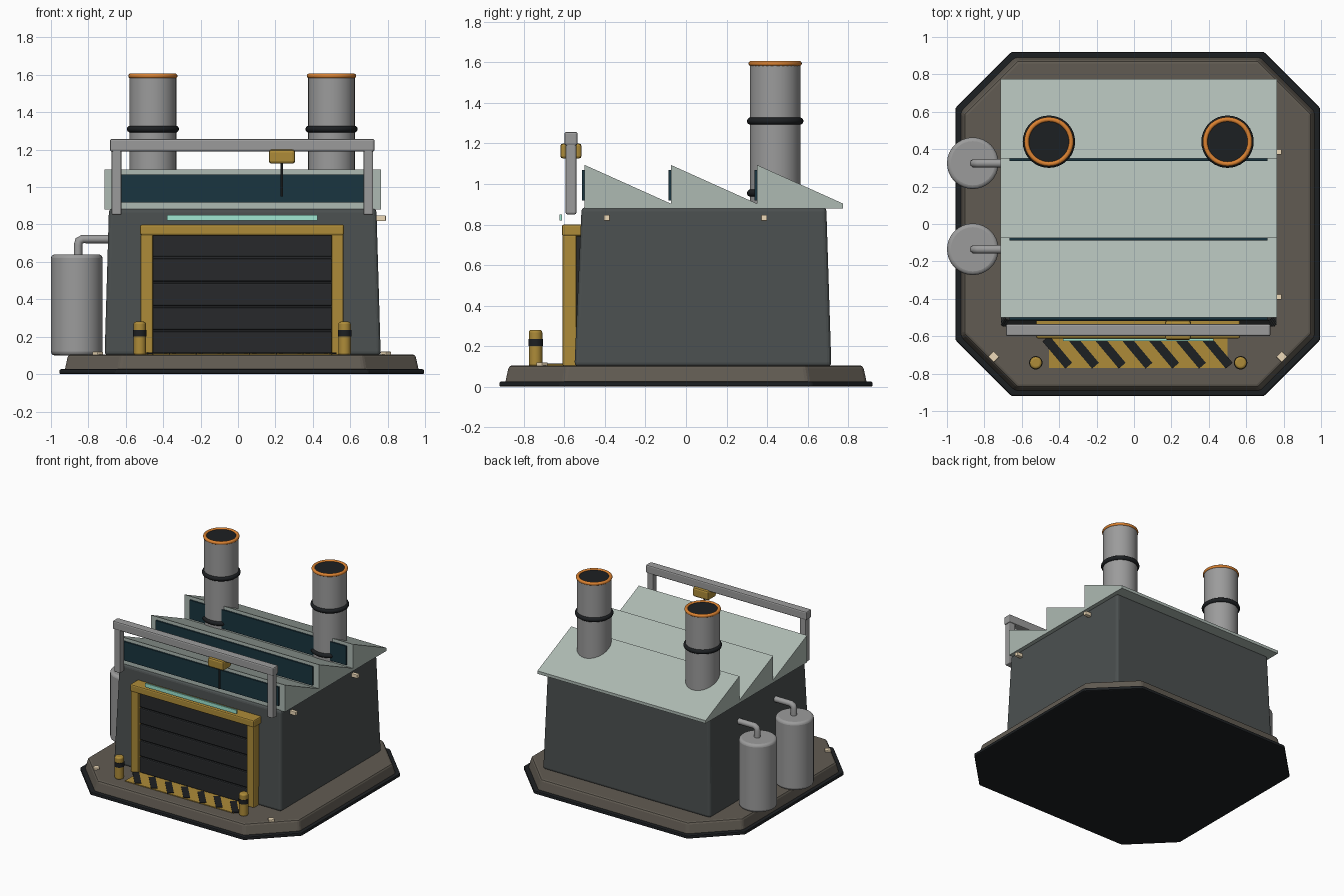
import bpy, bmesh, math

if "Cube" in bpy.data.objects:
    bpy.data.objects.remove(bpy.data.objects["Cube"])

COLORS = {
    "concrete": (0.12, 0.105, 0.085), "black": (0.012, 0.014, 0.016), "wall": (0.07, 0.08, 0.08),
    "roof": (0.42, 0.49, 0.45), "glass": (0.01, 0.035, 0.05), "steel": (0.33, 0.33, 0.33),
    "yellow": (0.42, 0.26, 0.04), "orange": (0.7, 0.22, 0.03), "door": (0.02, 0.022, 0.024),
    "cyan": (0.35, 0.8, 0.65), "lamp": (0.85, 0.7, 0.48),
}
mats = {}


def finish(ob, name, color, bevel=0.0, segs=2, angle=35):
    ob.name = name
    if color not in mats:
        mats[color] = bpy.data.materials.new(color)
        mats[color].diffuse_color = (*COLORS[color], 1)
    ob.data.materials.append(mats[color])
    if bevel:
        m = ob.modifiers.new("bevel", "BEVEL")
        m.width, m.segments, m.limit_method = bevel, segs, "ANGLE"
        m.angle_limit = math.radians(angle)
    return ob


def smooth(ob):
    bpy.ops.object.select_all(action="DESELECT")
    ob.select_set(True)
    bpy.context.view_layer.objects.active = ob
    bpy.ops.object.shade_smooth_by_angle(angle=math.radians(40))
    return ob


def loft(name, rings, color, bevel=0.0, segs=2):
    """Solid through matching rings of points, capped at both ends."""
    bm = bmesh.new()
    vs = [[bm.verts.new(p) for p in r] for r in rings]
    n = len(vs[0])
    for a, b in zip(vs, vs[1:]):
        for i in range(n):
            bm.faces.new((a[i], a[(i + 1) % n], b[(i + 1) % n], b[i]))
    bm.faces.new(vs[0])
    bm.faces.new(vs[-1])
    bmesh.ops.recalc_face_normals(bm, faces=bm.faces)
    me = bpy.data.meshes.new(name)
    bm.to_mesh(me)
    bm.free()
    ob = bpy.data.objects.new(name, me)
    bpy.context.collection.objects.link(ob)
    return finish(ob, name, color, bevel, segs)


def rect(x0, x1, y0, y1, z):
    return [(x0, y0, z), (x1, y0, z), (x1, y1, z), (x0, y1, z)]


def box(name, x, y, z, color, bevel=0.0):
    return loft(name, [rect(*x, *y, z[0]), rect(*x, *y, z[1])], color, bevel)


def octagon(hx, hy, c, z, cx=0.02):
    pts = [(hx - c, -hy), (hx, c - hy), (hx, hy - c), (hx - c, hy),
           (c - hx, hy), (-hx, hy - c), (-hx, c - hy), (c - hx, -hy)]
    return [(cx + x, y, z) for x, y in pts]


def cyl(name, x, y, z0, z1, r, color, bevel=0.0, sides=32):
    bpy.ops.mesh.primitive_cylinder_add(vertices=sides, radius=r, depth=z1 - z0,
                                        location=(x, y, (z0 + z1) / 2))
    return smooth(finish(bpy.context.object, name, color, bevel, 3))


def ring(name, x, y, z, r, tube, color):
    bpy.ops.mesh.primitive_torus_add(major_radius=r, minor_radius=tube, major_segments=36,
                                     minor_segments=10, location=(x, y, z))
    return smooth(finish(bpy.context.object, name, color))


# Octagonal plinth with dark skirt
loft("plinth_skirt", [octagon(.975, .92, .30, 0), octagon(.975, .92, .30, .026)], "black", .008)
loft("plinth", [octagon(.95, .895, .29, .004), octagon(.928, .873, .285, .105)], "concrete", .015)

# Tapered hall
loft("hall", [rect(-.713, .763, -.55, .717, .1), rect(-.69, .74, -.515, .692, .885)], "wall", .02, 3)

# Sawtooth roof with glazed fronts
for i in range(3):
    y = -.50 + .425 * i
    prof = [(y, .88), (y, 1.094), (y + .425, .903), (y + .425, .88)]
    loft(f"roof_tooth_{i}", [[(x, a, b) for a, b in prof] for x in (-.715, .765)], "roof")
    box(f"roof_window_{i}", (-.665, .715), (y - .012, y + .01), (.918, 1.068), "glass")

# Chimneys
for i, x in enumerate((-.455, .50)):
    y = .44
    cyl(f"chimney_{i}", x, y, .88, 1.592, .125, "steel")
    cyl(f"chimney_mouth_{i}", x, y, 1.58, 1.598, .112, "black")
    ring(f"chimney_rim_{i}", x, y, 1.594, .119, .013, "orange")
    for z in (.955, 1.31):
        ring(f"chimney_band_{i}", x, y, z, .122, .018, "black")

# Side tanks with elbow pipes
for i, y in enumerate((-.135, .325)):
    cyl(f"tank_{i}", -.862, y, .1, .64, .138, "steel", .02)
    cu = bpy.data.curves.new("pipe", "CURVE")
    cu.dimensions = "3D"
    cu.bevel_depth, cu.bevel_resolution, cu.use_fill_caps = .023, 3, True
    path = [(-.855, .6), (-.855, .69), (-.85, .712), (-.83, .722), (-.68, .722)]
    sp = cu.splines.new("POLY")
    sp.points.add(len(path) - 1)
    for p, (px, pz) in zip(sp.points, path):
        p.co = (px, y, pz, 1)
    pipe = bpy.data.objects.new(f"tank_pipe_{i}", cu)
    bpy.context.collection.objects.link(pipe)
    finish(pipe, f"tank_pipe_{i}", "steel")

# Gate: posts, lintel, slatted shutter
for i, x in enumerate((-.52, .50)):
    box(f"gate_post_{i}", (x, x + .065), (-.608, -.54), (.1, .75), "yellow", .008)
box("gate_lintel", (-.523, .567), (-.612, -.5), (.742, .80), "yellow", .01)
box("shutter_back", (-.47, .52), (-.57, -.5), (.1, .76), "door")
for i in range(5):
    z = .105 + .13 * i
    box(f"shutter_slat_{i}", (-.46, .505), (-.585, -.56), (z, z + .122), "door", .008)
box("gate_light", (-.38, .425), (-.625, -.612), (.82, .85), "cyan")

# Hazard strip on the ground
box("hazard_strip", (-.455, .50), (-.77, -.59), (.1, .111), "yellow")
for i in range(7):
    s = box(f"hazard_stripe_{i}", (-.095, .095), (-.024, .024), (-.004, .004), "black")
    s.location = (-.41 + .143 * i, -.685, .111)
    s.rotation_euler.z = math.radians(-50)

# Bollards
for i, x in enumerate((-.525, .57)):
    cyl(f"bollard_{i}", x, -.742, .1, .28, .033, "yellow", .012, 20)
    cyl(f"bollard_band_{i}", x, -.742, .2, .235, .036, "black", 0, 20)

# Gantry with hoist
for i, x in enumerate((-.675, .67)):
    box(f"gantry_post_{i}", (x, x + .053), (-.594, -.541), (.85, 1.21), "steel", .008)
box("gantry_beam", (-.685, .73), (-.6, -.535), (1.19, 1.257), "steel", .01)
box("hoist_trolley", (.165, .305), (-.62, -.515), (1.125, 1.2), "yellow", .014)
cyl("hoist_cable", .235, -.567, .95, 1.13, .007, "black", 0, 10)

# Ground and wall lamps
for i, x in enumerate((-.75, .79)):
    lamp = box(f"ground_lamp_{i}", (-.021, .021), (-.021, .021), (0, .02), "lamp", .004)
    lamp.location = (x, -.71, .1)
    lamp.rotation_euler.z = math.radians(45)
for i, y in enumerate((-.39, .385)):
    box(f"wall_lamp_{i}", (.735, .79), (y - .015, y + .015), (.818, .848), "lamp", .004)

for m in bpy.data.materials:
    if m.users and not m.is_grease_pencil:
        m.use_nodes = True
        m.node_tree.nodes["Principled BSDF"].inputs["Base Color"].default_value = m.diffuse_color
